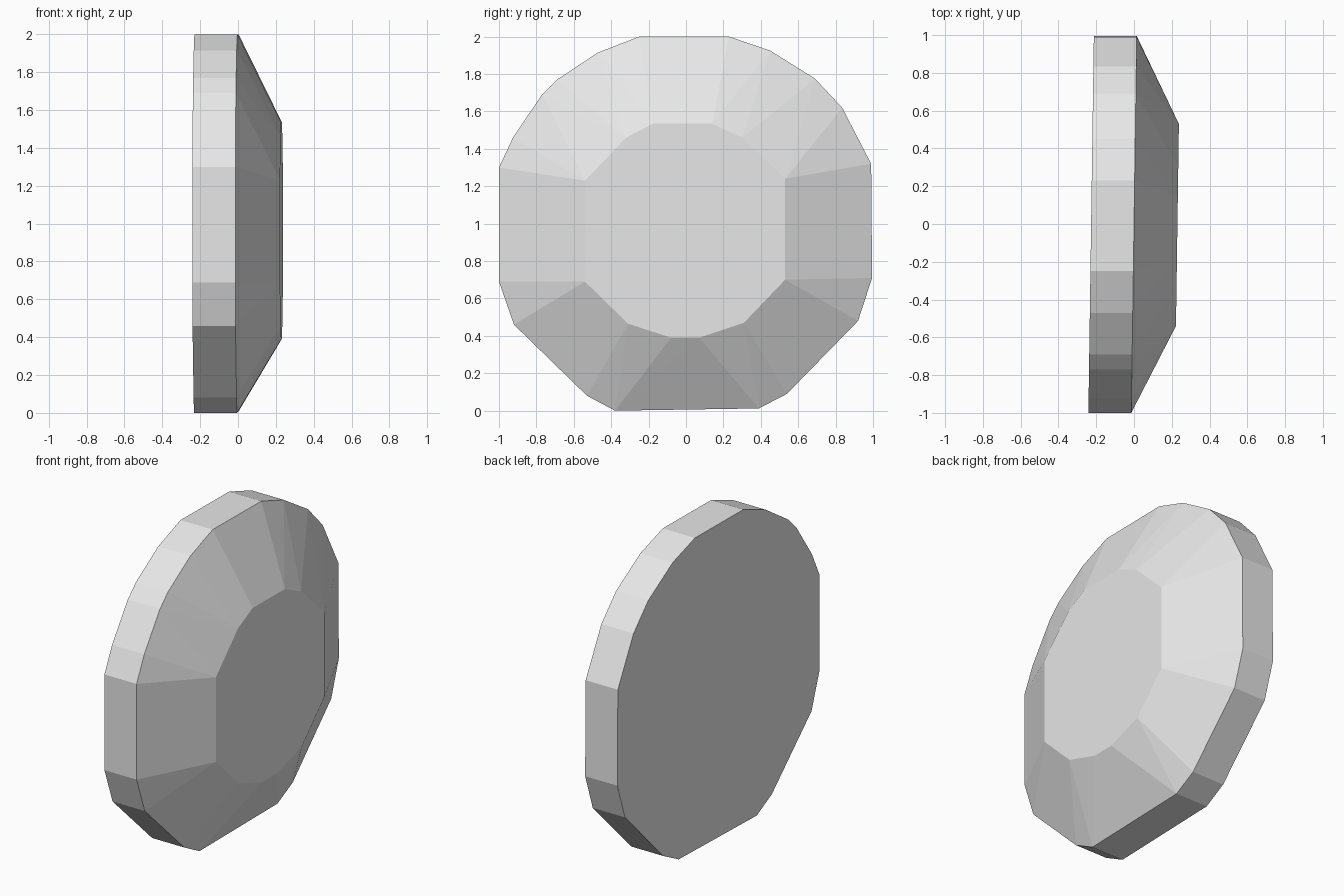
import bpy, bmesh, math

if "Cube" in bpy.data.objects:
    bpy.data.objects.remove(bpy.data.objects["Cube"])

# Outlines as (y, z), clockwise from the top left
RIM = [(-0.25, 2.0), (0.23, 2.0), (0.45, 1.925), (0.69, 1.775), (0.835, 1.62),
       (0.99, 1.32), (0.995, 0.71), (0.92, 0.48), (0.54, 0.09), (0.39, 0.012),
       (-0.38, 0.0), (-0.53, 0.08), (-0.92, 0.46), (-1.0, 0.69), (-1.0, 1.30),
       (-0.925, 1.46), (-0.77, 1.69), (-0.69, 1.77), (-0.47, 1.915)]
CAP = [(-0.175, 1.535), (0.14, 1.535), (0.30, 1.46), (0.53, 1.24), (0.53, 0.70),
       (0.31, 0.47), (0.07, 0.39), (-0.08, 0.39), (-0.31, 0.465), (-0.54, 0.69),
       (-0.54, 1.23), (-0.32, 1.46)]
LEAN = 0.0145  # slight turn about the vertical axis

bm = bmesh.new()


def ring(outline, x):
    for y, z in outline:
        bm.verts.new((x + LEAN * y, y, z))


# Straight edge band, then a bevelled slope up to the flat cap
ring(RIM, -0.227)
ring(RIM, 0.0)
ring(CAP, 0.23)

# Faceted skin around the three rings
bmesh.ops.convex_hull(bm, input=bm.verts[:])
bmesh.ops.dissolve_limit(bm, angle_limit=math.radians(0.5),
                         verts=bm.verts[:], edges=bm.edges[:])
bmesh.ops.recalc_face_normals(bm, faces=bm.faces[:])

mesh = bpy.data.meshes.new("bevelled_disc")
bm.to_mesh(mesh)
bm.free()
disc = bpy.data.objects.new("bevelled_disc", mesh)
bpy.context.collection.objects.link(disc)

grey = bpy.data.materials.new("light_grey")
grey.diffuse_color = (0.8, 0.8, 0.8, 1.0)
grey.use_nodes = True
grey.node_tree.nodes["Principled BSDF"].inputs["Base Color"].default_value = grey.diffuse_color
mesh.materials.append(grey)
